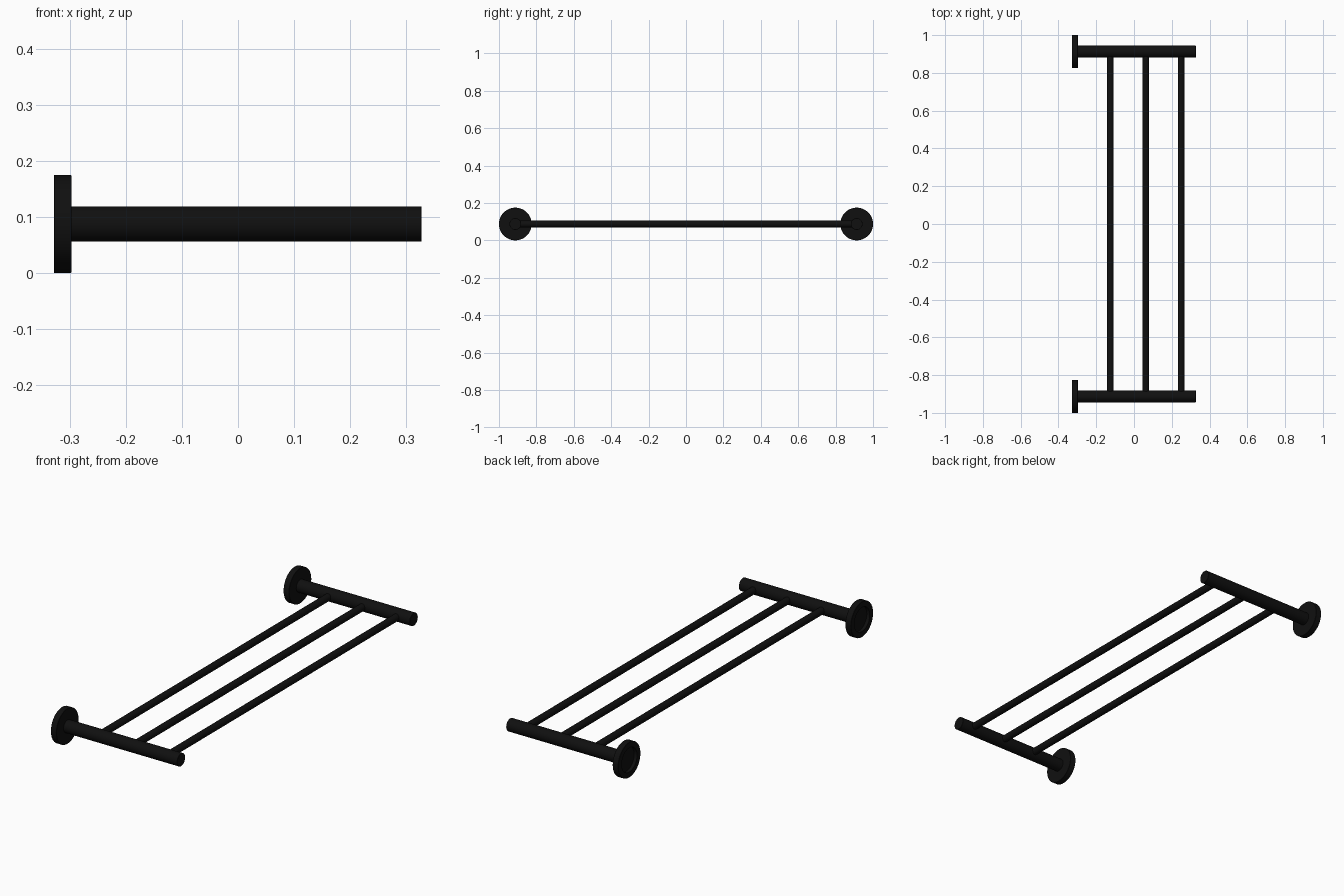
import bpy, bmesh, math
from mathutils import Matrix

if "Cube" in bpy.data.objects:
    bpy.data.objects.remove(bpy.data.objects["Cube"])

Z = 0.0875        # height of all axes
ARM_Y = 0.9125    # side arm offset

black = bpy.data.materials.new("matte_black")
black.diffuse_color = (0.005, 0.005, 0.005, 1)
black.use_nodes = True
black.node_tree.nodes["Principled BSDF"].inputs["Base Color"].default_value = black.diffuse_color


def lathe(name, profile, matrix, segments=48):
    """Revolve (radius, distance) points about local z, then place."""
    bm = bmesh.new()
    verts = [bm.verts.new((r, 0, d)) for r, d in profile]
    edges = [bm.edges.new(p) for p in zip(verts, verts[1:])]
    bmesh.ops.spin(bm, geom=verts + edges, cent=(0, 0, 0), axis=(0, 0, 1),
                   angle=2 * math.pi, steps=segments)
    bmesh.ops.remove_doubles(bm, verts=bm.verts, dist=1e-5)
    bmesh.ops.recalc_face_normals(bm, faces=bm.faces)
    bm.transform(matrix)
    mesh = bpy.data.meshes.new(name)
    bm.to_mesh(mesh)
    bm.free()
    ob = bpy.data.objects.new(name, mesh)
    bpy.context.collection.objects.link(ob)
    mesh.materials.append(black)
    bpy.ops.object.select_all(action='DESELECT')
    ob.select_set(True)
    bpy.context.view_layer.objects.active = ob
    bpy.ops.object.shade_smooth_by_angle(angle=math.radians(35))
    return ob


along_x = Matrix.Rotation(math.pi / 2, 4, 'Y')
along_y = Matrix.Rotation(-math.pi / 2, 4, 'X')

for side, y in (("front", -ARM_Y), ("back", ARM_Y)):
    place = Matrix.Translation((0, y, Z)) @ along_x
    # Wall flange with a shallow recess on the wall side
    lathe(side + "_wall_flange",
          [(0, -0.312), (0.06, -0.312), (0.06, -0.328), (0.0865, -0.328),
           (0.0875, -0.327), (0.0875, -0.298), (0.0865, -0.297), (0, -0.297)],
          place)
    # Round side arm
    lathe(side + "_arm",
          [(0, -0.305), (0.0315, -0.305), (0.0315, 0.326), (0.0305, 0.327), (0, 0.327)],
          place)

# Three long rails running between the arms
for i, x in enumerate((-0.125, 0.0625, 0.25)):
    lathe(f"rail_{i + 1}",
          [(0, -0.9), (0.0175, -0.9), (0.0175, 0.9), (0, 0.9)],
          Matrix.Translation((x, 0, Z)) @ along_y, 32)
